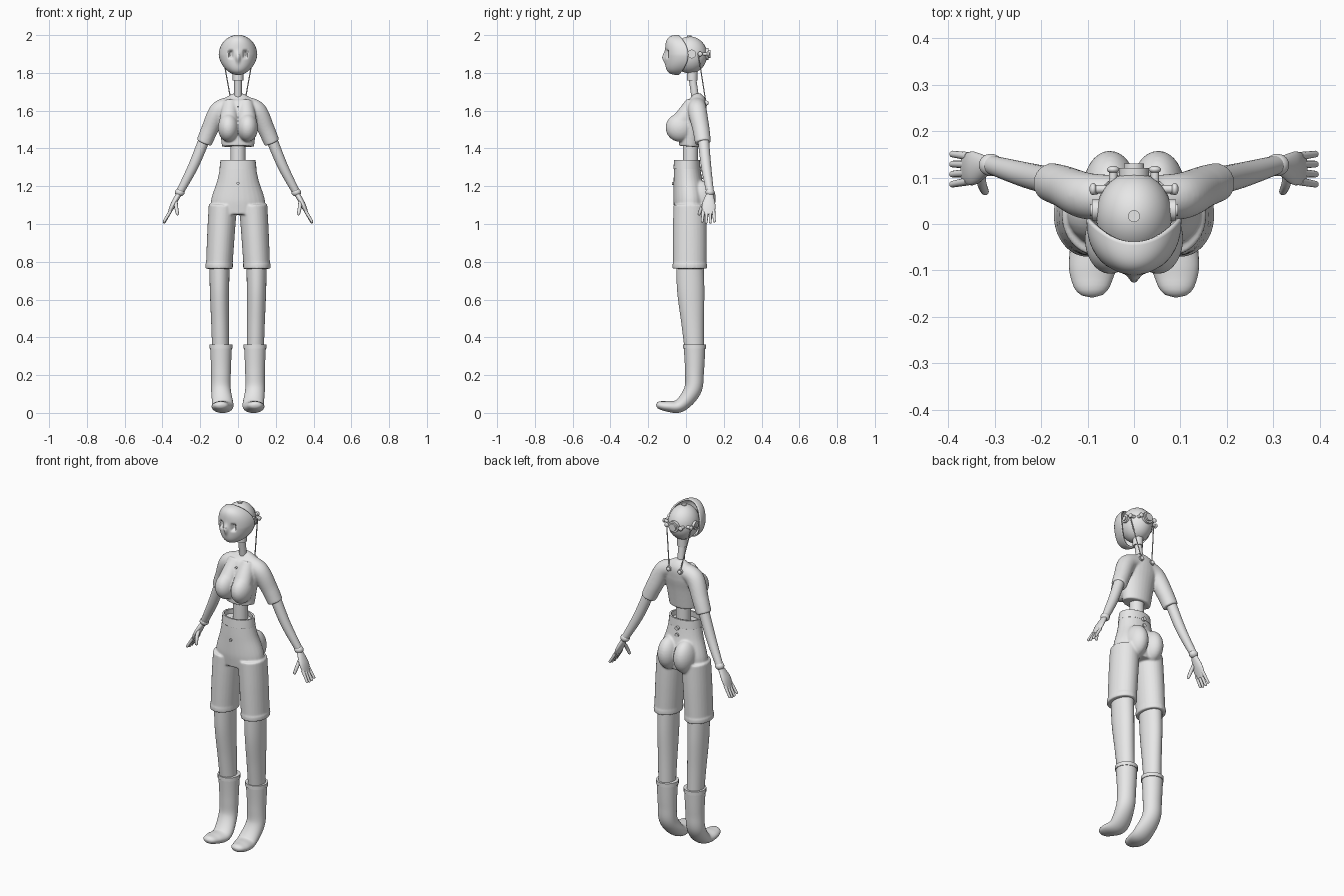
import bpy, bmesh, math
from math import sin, cos, pi, exp, sqrt
from mathutils import Vector

X, Y, Z = Vector((1, 0, 0)), Vector((0, 1, 0)), Vector((0, 0, 1))

cube = bpy.data.objects.get("Cube")
if cube:
    bpy.data.objects.remove(cube, do_unlink=True)

grey = bpy.data.materials.new("plain_grey")
grey.use_nodes = True
colour = (.8, .8, .8, 1)
grey.diffuse_color = colour
grey.node_tree.nodes["Principled BSDF"].inputs["Base Color"].default_value = colour


def sample(values, t):
    """Smooth (Catmull-Rom) value at t along an evenly spaced list."""
    last = len(values) - 1
    i = min(int(t * last), max(last - 1, 0))
    f = t * last - i
    a, b, c, d = (values[max(0, min(j, last))] for j in range(i - 1, i + 3))
    return b + (c - a + (a * 2 - b * 5 + c * 4 - d + (b * 3 - c * 3 + d - a) * f) * f) * (f / 2)


def tube(path, width, depth=None, across=X, tip=0, steps=32, sides=28):
    """Rings swept along a path; tip is the rounded share of the far end."""
    path = [Vector(p) for p in path]
    rings = []
    for i in range(steps + 1):
        t = i / steps
        along = (sample(path, min(t + .01, 1)) - sample(path, max(t - .01, 0))).normalized()
        u = (across - along * along.dot(across)).normalized()
        v = along.cross(u)
        scale = 1
        if tip and t > 1 - tip:
            scale = max(.1, sqrt(max(0, 1 - ((t - 1 + tip) / tip) ** 2)))
        w = sample(width, t) * scale
        d = sample(depth or width, t) * scale
        angles = [2 * pi * k / sides for k in range(sides)]
        rings.append([sample(path, t) + u * w * cos(a) + v * d * sin(a) for a in angles])
    return rings


def rod(start, direction, length, radius):
    start = Vector(start)
    side = Z if abs(direction.z) < .5 else X
    return tube([start, start + direction * length], [radius], across=side, steps=1, sides=20)


def ball(centre, size):
    centre, size = Vector(centre), Vector(size)
    rings = []
    for i in range(17):
        t = pi * (i + .1) / 16.2
        angles = [pi * k / 14 for k in range(28)]
        rings.append([centre + size * Vector((sin(t) * cos(a), sin(t) * sin(a), cos(t))) for a in angles])
    return rings


def flip(rings, sign):
    return [[Vector((p.x * sign, p.y, p.z)) for p in ring] for ring in rings]


def both(*shells):
    return [flip(shell, sign) for shell in shells for sign in (1, -1)]


def part(name, shells, caps=(0, -1), blend=False, thickness=0):
    bm = bmesh.new()
    for rings in shells:
        verts = [[bm.verts.new(p) for p in ring] for ring in rings]
        for low, high in zip(verts, verts[1:]):
            for k in range(len(low)):
                bm.faces.new((low[k - 1], low[k], high[k], high[k - 1]))
        for end in caps:
            bm.faces.new(verts[end])
    bmesh.ops.recalc_face_normals(bm, faces=bm.faces)
    mesh = bpy.data.meshes.new(name)
    bm.to_mesh(mesh)
    bm.free()
    mesh.shade_smooth()
    mesh.set_sharp_from_angle(angle=math.radians(40))
    mesh.materials.append(grey)
    ob = bpy.data.objects.new(name, mesh)
    bpy.context.scene.collection.objects.link(ob)
    if thickness:
        shell = ob.modifiers.new("thickness", 'SOLIDIFY')
        shell.thickness = thickness
        shell.offset = 0
    if blend:  # fuse overlapping shells into one soft garment
        fuse = ob.modifiers.new("fuse", 'REMESH')
        fuse.mode = 'VOXEL'
        fuse.voxel_size = .005
        fuse.use_smooth_shade = True
        soften = ob.modifiers.new("soften", 'SMOOTH')
        soften.factor = .5
        soften.iterations = 8


def pair(name, *shells):
    for side, sign in (("left", 1), ("right", -1)):
        part(side + "_" + name, [flip(shell, sign) for shell in shells])


# Head
part("cranium", [ball((0, .02, 1.895), (.082, .092, .098))])
part("crown_stud", [rod((0, .017, 1.98), Z, .017, .013)])


# Mask: a domed shell with a nose ridge and sunken eyes
def mask_point(t, a):
    u, v = sin(t) * cos(a), sin(t) * sin(a)
    nose = exp(-(u * 9) ** 2 - (v * 4 + .5) ** 2)
    eye = exp(-(abs(u) * 8 - 3) ** 4 - (v * 5 - .2) ** 4)
    y = .012 - .05 * v * v - .118 * cos(t) ** .85 - .016 * nose + .022 * eye
    jaw = 1 + .12 * min(v, 0)
    return Vector((.098 * u * jaw, y, 1.895 + .102 * v))


mask = [[mask_point(pi / 2 * i / 36, pi * k / 48) for k in range(96)] for i in range(1, 37)]
part("face_mask", [mask], caps=(0,), thickness=.008)
part("mouth", [tube([(-.03, -.096, 1.83), (0, -.104, 1.847), (.03, -.096, 1.83)],
                    [.003, .007, .003], across=Z, sides=12)])
pair("eyeball", ball((.037, -.074, 1.897), (.007, .007, .01)))

# Head hardware
part("rear_dial", [rod((0, .09, 1.9), Y, .03, .032), rod((0, .09, 1.9), Y, .04, .022)])
pair("ear_disc", rod((.06, .03, 1.9), X, .03, .023), rod((.06, .03, 1.9), X, .035, .013))
pair("side_bolt", rod((.06, .075, 1.9), X, .028, .009), ball((.088, .075, 1.9), (.008, .013, .013)))
pair("rear_bolt", rod((.045, .08, 1.9), Y, .035, .009), ball((.045, .117, 1.9), (.013, .008, .013)))
pair("cord", tube([(.082, .065, 1.9), (.036, .105, 1.645)], [.003], steps=1, sides=10))
pair("back_bolt", rod((.036, .085, 1.64), Y, .027, .015), ball((.036, .113, 1.64), (.011, .007, .011)))

# Neck and waist column
part("neck", [tube([(0, .05, 1.66), (0, .03, 1.8)], [.02])])
part("neck_collar", [rod((0, .033, 1.76), Z, .07, .028)])
part("waist_column", [rod((0, .023, 1.25), Z, .2, .04)])

# Shirt
torso = tube([(0, .02, 1.41), (0, .03, 1.53), (0, .045, 1.6), (0, .06, 1.65), (0, .06, 1.69)],
             [.085, .1, .11, .09, .03], [.058, .066, .064, .05, .02])
sleeve = tube([(.03, .06, 1.63), (.1, .06, 1.6), (.15, .08, 1.5), (.18, .09, 1.43)],
              [.045, .05, .045, .042], across=Y)
bust = ball((.051, -.032, 1.51), (.055, .076, .075))
chest = tube([(.05, -.04, 1.52), (.04, .04, 1.64)], [.053, .042])
part("shirt", [torso] + both(sleeve, bust, chest), blend=True)

# Shorts
pelvis = tube([(0, .005, 1.31), (0, .01, 1.23), (0, .02, 1.13), (0, .02, 1.05)],
              [.094, .11, .142, .145], [.067, .076, .087, .08])
thigh = tube([(.08, .02, 1.1), (.09, .02, .95), (.1, .02, .765)], [.075, .073, .07], [.087, .089, .088])
hem = tube([(.1, .02, .79), (.1, .02, .763)], [.073], [.091])
seat = ball((.052, .075, 1.135), (.058, .083, .095))
part("shorts", [pelvis] + both(thigh, hem, seat), blend=True)
part("waistband", [tube([(0, .005, 1.29), (0, .005, 1.338)], [.093, .088], [.067, .063])],
     caps=(), thickness=.01)

# Buttons
part("shirt_button", [rod((0, 0, 1.62), -Y, .024, .006)])
part("fly_button", [rod((0, -.06, 1.215), -Y, .015, .008)])
part("back_buttons", [rod((0, .06, z), Y, .03, .011) for z in (1.25, 1.29)])

# Arms and hands
pair("arm", tube([(.17, .09, 1.47), (.235, .106, 1.31), (.31, .128, 1.165)], [.03, .027, .02], across=Y))
pair("wrist", ball((.308, .127, 1.168), (.026, .024, .022)))
palm = tube([(.31, .127, 1.165), (.345, .12, 1.1), (.367, .12, 1.05)],
            [.016, .036, .03], [.014, .014, .007], across=Y)
thumb = tube([(.33, .11, 1.125), (.327, .085, 1.09), (.319, .067, 1.046)],
             [.01, .01, .008], across=Y, tip=.15, sides=12)
fingers = [tube([(.357, .092 + .018 * i, 1.07), (.394, .085 + .022 * i, 1 + .006 * abs(i - 1.5))],
                [.009, .007], across=Y, tip=.15, sides=12) for i in range(4)]
pair("hand", palm, thumb, *fingers)

# Legs and boots
pair("leg", tube([(.098, .02, .82), (.098, .025, .65), (.095, .035, .48), (.092, .045, .32)],
                 [.054, .051, .047, .044], [.072, .072, .06, .05]))
pair("boot", tube([(.09, .045, .36), (.09, .045, .22), (.09, .035, .12), (.08, -.03, .04),
                   (.09, -.1, .035), (.09, -.158, .045)],
                  [.058, .052, .052, .056, .05, .03], [.058, .05, .046, .036, .028, .018], tip=.1),
     rod((.09, .045, .34), Z, .022, .061))
